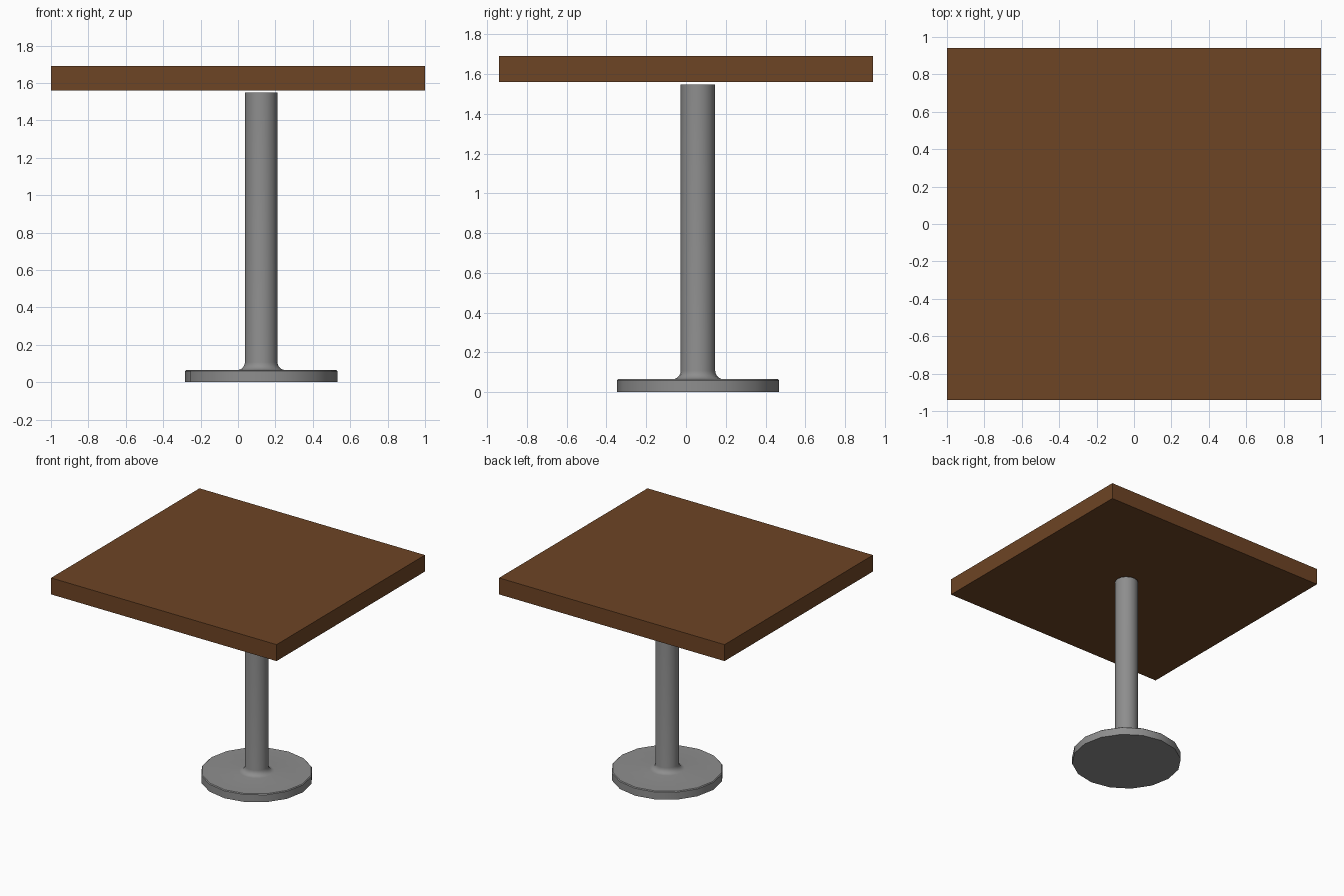
import bpy, bmesh, math

if "Cube" in bpy.data.objects:
    bpy.data.objects.remove(bpy.data.objects["Cube"])

def material(name, rgb):
    m = bpy.data.materials.new(name)
    m.diffuse_color = (*rgb, 1.0)
    m.use_nodes = True
    m.node_tree.nodes["Principled BSDF"].inputs["Base Color"].default_value = m.diffuse_color
    return m

wood = material("brown wood", (0.155, 0.058, 0.018))
metal = material("grey metal", (0.27, 0.27, 0.27))

def add_object(name, bm, mat):
    bmesh.ops.recalc_face_normals(bm, faces=bm.faces)
    me = bpy.data.meshes.new(name)
    bm.to_mesh(me)
    bm.free()
    me.materials.append(mat)
    ob = bpy.data.objects.new(name, me)
    bpy.context.collection.objects.link(ob)
    return ob

# Square table top slab
bm = bmesh.new()
bmesh.ops.create_cube(bm, size=1.0)
for v in bm.verts:
    v.co.x *= 2.0
    v.co.y *= 1.88
    v.co.z = 1.56 if v.co.z < 0 else 1.692
add_object("table_top", bm, wood)

# Pedestal: turned 16-sided foot disc, filleted neck and column, set off centre
SIDES, CX, CY = 16, 0.124, 0.06
R, FOOT, POST, FIL = 0.408, 0.065, 0.087, 0.042
profile = [(R, 0), (R, FOOT - 0.006), (R - 0.006, FOOT)]
for i in range(6):
    a = math.radians(18 * i)
    profile.append((POST + FIL * (1 - math.sin(a)), FOOT + FIL * (1 - math.cos(a))))
profile.append((POST, 1.548))

bm = bmesh.new()
rings = []
for r, z in profile:
    rings.append([bm.verts.new((CX + r * math.cos(math.tau * i / SIDES),
                                CY + r * math.sin(math.tau * i / SIDES), z))
                  for i in range(SIDES)])
for lo, hi in zip(rings, rings[1:]):
    for i in range(SIDES):
        j = (i + 1) % SIDES
        bm.faces.new((lo[i], lo[j], hi[j], hi[i]))
bm.faces.new(rings[0][::-1])
bm.faces.new(rings[-1])
pedestal = add_object("pedestal", bm, metal)

bpy.ops.object.select_all(action='DESELECT')
pedestal.select_set(True)
bpy.context.view_layer.objects.active = pedestal
bpy.ops.object.shade_smooth_by_angle(angle=math.radians(35))
